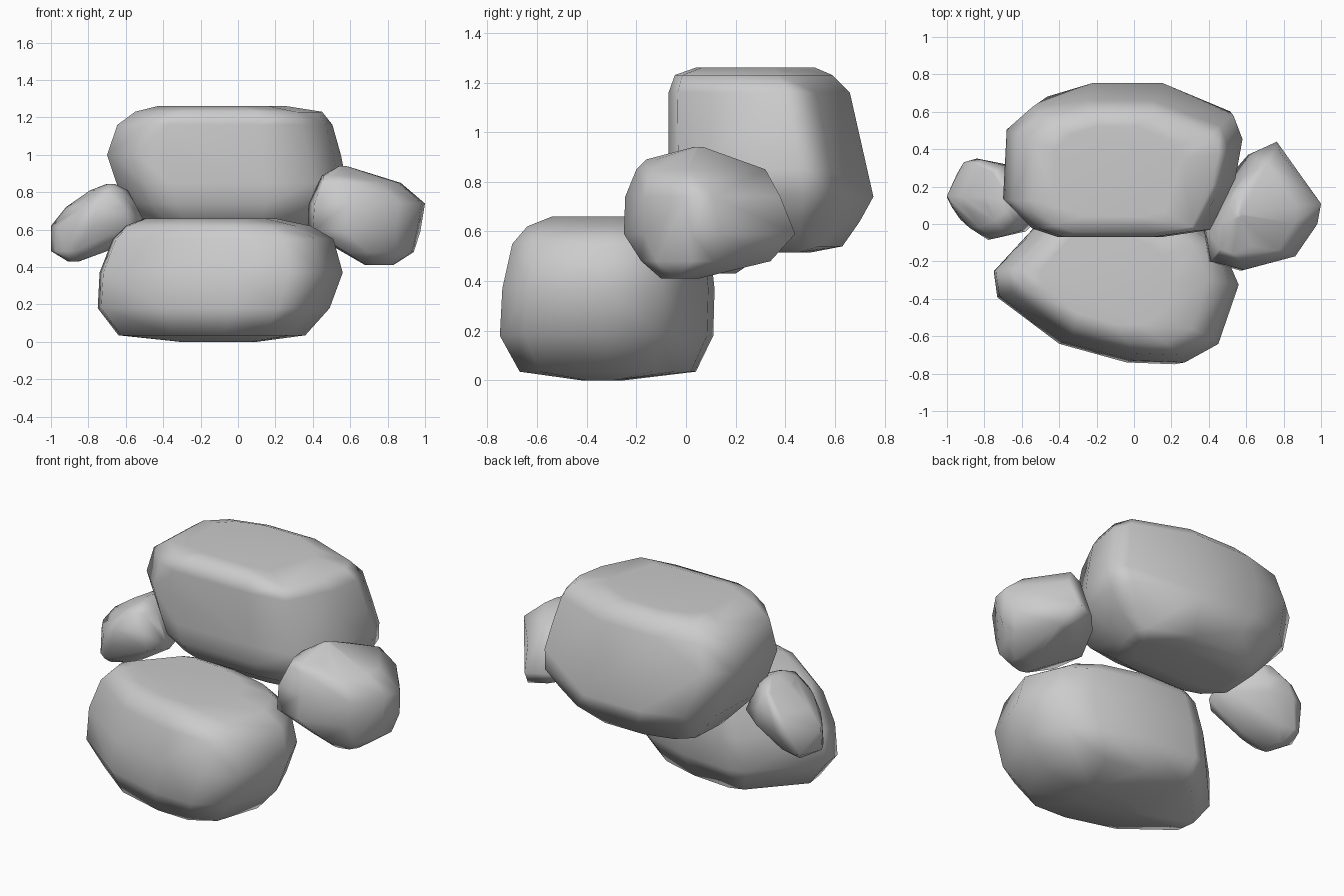
import bpy, bmesh
from math import radians

if "Cube" in bpy.data.objects:
    bpy.data.objects.remove(bpy.data.objects["Cube"])


def boulder(name, plan, levels):
    """Fit the plan outline to each level (z, x0, x1, y0, y1), then wrap a hull around it."""
    xs, ys = [p[0] for p in plan], [p[1] for p in plan]
    lo_x, lo_y = min(xs), min(ys)
    w, d = max(xs) - lo_x, max(ys) - lo_y
    bm = bmesh.new()
    for z, x0, x1, y0, y1 in levels:
        for x, y in plan:
            bm.verts.new((x0 + (x - lo_x) / w * (x1 - x0),
                          y0 + (y - lo_y) / d * (y1 - y0), z))
    hull = bmesh.ops.convex_hull(bm, input=bm.verts[:])
    spare = {g for g in hull["geom_interior"] + hull["geom_unused"]
             if isinstance(g, bmesh.types.BMVert)}
    bmesh.ops.delete(bm, geom=list(spare), context='VERTS')
    bmesh.ops.dissolve_limit(bm, angle_limit=radians(3), verts=bm.verts[:], edges=bm.edges[:])
    bmesh.ops.recalc_face_normals(bm, faces=bm.faces[:])
    mesh = bpy.data.meshes.new(name)
    bm.to_mesh(mesh)
    bm.free()
    obj = bpy.data.objects.new(name, mesh)
    bpy.context.collection.objects.link(obj)
    bpy.ops.object.select_all(action='DESELECT')
    obj.select_set(True)
    bpy.context.view_layer.objects.active = obj
    bpy.ops.object.shade_smooth_by_angle(angle=radians(85))
    # area-weighted normals keep the broad faces looking flat
    obj.modifiers.new("weighted", 'WEIGHTED_NORMAL')
    return obj


# Large front boulder on the ground
boulder("lower_boulder",
        [(-.75, -.25), (-.52, -.02), (-.43, .08), (-.32, .115), (0, .09), (.3, .01),
         (.46, -.1), (.56, -.33), (.45, -.65), (.27, -.75), (0, -.74), (-.38, -.64),
         (-.73, -.39)],
        [(0, -.31, .1, -.42, -.25), (.035, -.64, .36, -.67, .04), (.18, -.75, .49, -.75, .11),
         (.37, -.74, .56, -.74, .115), (.55, -.67, .51, -.70, .095),
         (.62, -.6, .39, -.64, .05), (.66, -.5, .2, -.54, -.04)])

# Large boulder behind and above
boulder("upper_boulder",
        [(-.68, .55), (-.54, .68), (-.27, .755), (.13, .755), (.53, .6), (.58, .47),
         (.54, .25), (.4, -.03), (.13, -.07), (-.4, -.07), (-.54, -.02), (-.7, .15)],
        [(.515, -.35, .3, .25, .5), (.54, -.43, .38, .14, .63), (.64, -.51, .48, 0, .7),
         (.74, -.61, .56, -.06, .755), (.85, -.65, .58, -.07, .73), (1, -.7, .55, -.07, .695),
         (1.16, -.645, .505, -.07, .66), (1.23, -.55, .45, -.045, .59),
         (1.26, -.43, .26, .04, .52)])

# Medium stone on the right
boulder("right_stone",
        [(.78, .44), (1, .14), (.98, .02), (.86, -.17), (.58, -.25), (.4, -.2),
         (.37, 0), (.51, .25), (.62, .37)],
        [(.41, .68, .83, -.1, .05), (.48, .57, .94, -.18, .34), (.59, .37, .975, -.25, .44),
         (.74, .38, 1, -.245, .38), (.85, .43, .87, -.2, .32),
         (.89, .45, .68, -.16, .2), (.94, .54, .58, .03, .07)])

# Small stone on the left
boulder("left_stone",
        [(-.91, .33), (-.84, .35), (-.69, .32), (-.53, .19), (-.49, .05), (-.58, -.04),
         (-.78, -.085), (-.88, -.02), (-.96, .08), (-1, .15)],
        [(.43, -.91, -.85, .06, .2), (.485, -1, -.7, -.02, .28), (.62, -1, -.49, -.085, .35),
         (.72, -.92, -.54, -.08, .34), (.81, -.79, -.59, -.03, .29),
         (.845, -.7, -.66, .06, .18)])
